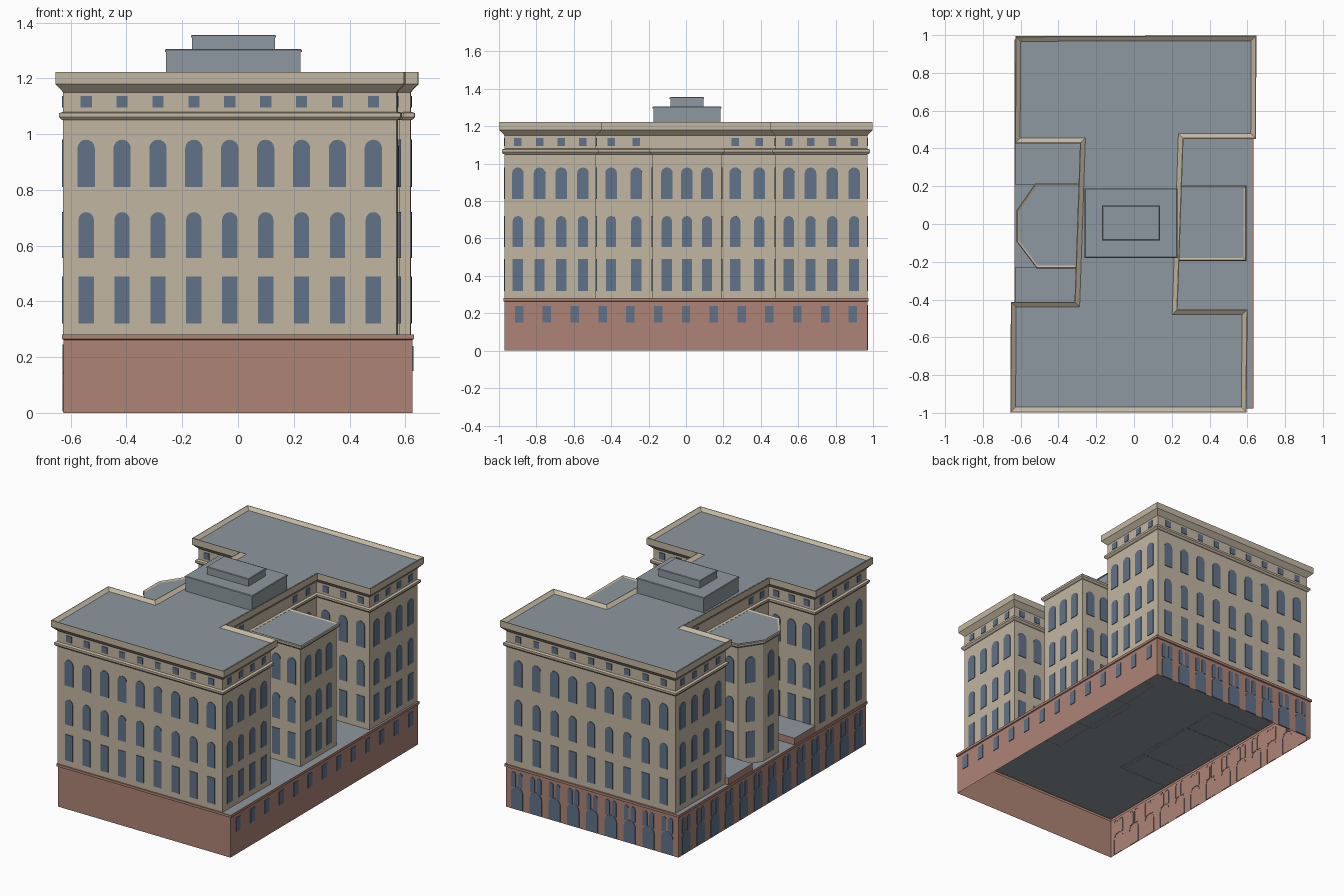
import bpy, bmesh, math
from mathutils import Vector

cube = bpy.data.objects.get("Cube")
if cube:
    bpy.data.objects.remove(cube, do_unlink=True)


def material(name, rgb):
    m = bpy.data.materials.new(name)
    m.use_nodes = True
    m.diffuse_color = (*rgb, 1)
    bsdf = next(n for n in m.node_tree.nodes if n.type == 'BSDF_PRINCIPLED')
    bsdf.inputs["Base Color"].default_value = (*rgb, 1)
    bsdf.inputs["Roughness"].default_value = 0.9
    return m


STONE = material("pale stone", (0.54, 0.47, 0.36))
BRICK = material("red brick", (0.42, 0.23, 0.18))
GLASS = material("blue glass", (0.12, 0.17, 0.25))
ROOF = material("grey roof", (0.27, 0.315, 0.35))


def finish(name, bm, mats):
    mesh = bpy.data.meshes.new(name)
    bm.to_mesh(mesh)
    bm.free()
    for m in mats:
        mesh.materials.append(m)
    obj = bpy.data.objects.new(name, mesh)
    bpy.context.collection.objects.link(obj)
    return obj


def outset(outline, d):
    """Mitred offset of a counter-clockwise outline."""
    pts = [Vector(p) for p in outline]
    result = []
    for i, p in enumerate(pts):
        a = (p - pts[i - 1]).normalized()
        b = (pts[(i + 1) % len(pts)] - p).normalized()
        na, nb = Vector((a.y, -a.x)), Vector((b.y, -b.x))
        result.append(p + (na + nb) * d / (1 + na.dot(nb)))
    return result


def loft(name, outline, profile, side, top):
    """Sweep an (outset, height) profile round an outline and cap the top."""
    bm = bmesh.new()
    rings = [[bm.verts.new((q.x, q.y, z)) for q in outset(outline, d)]
             for d, z in profile]
    n = len(outline)
    for lo, hi in zip(rings, rings[1:]):
        for i in range(n):
            j = (i + 1) % n
            bm.faces.new((lo[i], lo[j], hi[j], hi[i]))
    bm.faces.new(rings[-1]).material_index = 1
    return finish(name, bm, (side, top))


def rect(x0, x1, y0, y1):
    return [(x0, y0), (x1, y0), (x1, y1), (x0, y1)]


def edge(outline, i):
    return outline[i], outline[(i + 1) % len(outline)]


def spread(n, margin):
    if n == 1:
        return [0.5]
    return [margin + (1 - 2 * margin) * i / (n - 1) for i in range(n)]


def pane(bm, wall, frac, shift, z0, z1, w, arched):
    """Thin window plate standing on a wall from wall[0] to wall[1]."""
    a, b = Vector(wall[0]), Vector(wall[1])
    u = (b - a).normalized()
    n = Vector((u.y, -u.x))
    c = a.lerp(b, frac) + u * shift
    r = w / 2
    shape = [(-r, z0), (r, z0)]
    if arched:
        shape += [(r * math.cos(t * math.pi / 8), z1 - r + r * math.sin(t * math.pi / 8))
                  for t in range(9)]
    else:
        shape += [(r, z1), (-r, z1)]
    rings = []
    for depth in (-0.002, 0.004):
        rings.append([bm.verts.new((*(c + u * s + n * depth), z)) for s, z in shape])
    back, front = rings
    bm.faces.new(front)
    for i in range(len(shape)):
        j = (i + 1) % len(shape)
        bm.faces.new((back[i], back[j], front[j], front[i]))


# Rows: bottom, top, width, arched
ROWS = [(0.32, 0.49, 0.055, False), (0.555, 0.72, 0.055, True), (0.81, 0.98, 0.062, True)]
FRIEZE = (1.095, 1.137, 0.04, False)


def windows(name, outline, layout, rows):
    bm = bmesh.new()
    for i, fracs in layout.items():
        for f in fracs:
            for row in rows:
                pane(bm, edge(outline, i), f, 0, *row)
    finish(name, bm, (GLASS,))


# Brick podium, open underneath
base = rect(-0.625, 0.625, -0.97, 0.97)
loft("podium", base, [(0, 0), (0, 0.262), (0.007, 0.265), (0.007, 0.281), (0, 0.281)],
     BRICK, ROOF)
windows("podium_right_windows", base, {1: spread(13, 0.04)}, [(0.15, 0.24, 0.045, False)])

# Grand podium openings: a wide arch under a pair of lancets
bm = bmesh.new()
for side, count, margin in ((2, 9, 0.065), (3, 13, 0.04)):
    for f in spread(count, margin):
        pane(bm, edge(base, side), f, 0, 0.005, 0.15, 0.085, True)
        for s in (-0.024, 0.024):
            pane(bm, edge(base, side), f, s, 0.145, 0.245, 0.032, True)
finish("podium_grand_windows", bm, (GLASS,))

# Main building: two wings joined by a spine
main = [(-0.627, -0.97), (0.568, -0.97), (0.573, -0.48), (0.202, -0.48),
        (0.235, 0.478), (0.618, 0.478), (0.62, 0.97), (-0.6, 0.967),
        (-0.603, 0.455), (-0.257, 0.455), (-0.288, -0.44), (-0.624, -0.44)]
band = [(0, 0.28), (0, 1.05), (0.008, 1.053), (0.015, 1.062), (0.015, 1.075)]
loft("main_building", main,
     band + [(0, 1.08), (0, 1.15), (0.028, 1.18), (0.028, 1.222), (0.024, 1.222), (0, 1.205)],
     STONE, ROOF)
long, short, inner = spread(9, 0.069), spread(4, 0.145), spread(3, 0.17)
windows("main_windows", main,
        {0: long, 1: short, 2: inner, 3: (0.083, 0.224, 0.776, 0.91), 4: inner, 5: short,
         6: long, 7: short, 8: inner, 9: (0.08, 0.21, 0.81, 0.93), 10: inner, 11: short},
        ROWS + [FRIEZE])

# Lower blocks in the side courts
lip = band + [(0.011, 1.08), (0, 1.074)]
block = rect(0.18, 0.58, -0.18, 0.19)
loft("right_block", block, lip, STONE, ROOF)
windows("right_block_windows", block,
        {0: (0.3, 0.56, 0.84), 1: spread(3, 0.21), 2: (0.16, 0.44, 0.7)}, ROWS)
bay = [(-0.25, 0.2), (-0.515, 0.2), (-0.607, 0.068), (-0.607, -0.088),
       (-0.508, -0.22), (-0.25, -0.22)]
loft("left_bay", bay, lip, STONE, ROOF)
windows("left_bay_windows", bay,
        {0: (0.45, 0.78), 1: [0.5], 2: [0.5], 3: [0.5], 4: (0.22, 0.55)}, ROWS)

# Low brick terraces on either side of the bay
for name, y0, y1 in (("back_terrace", 0.207, 0.458), ("front_terrace", -0.443, -0.227)):
    loft(name, rect(-0.627, -0.26, y0, y1), [(0, 0.28), (0, 0.325)], BRICK, ROOF)

# Stepped rooftop house with slim overhanging caps
for name, r, z0, z1 in (("roof_house", rect(-0.258, 0.225, -0.175, 0.185), 1.2, 1.305),
                        ("roof_lantern", rect(-0.165, 0.133, -0.083, 0.093), 1.3, 1.356)):
    loft(name, r, [(0, z0), (0, z1 - 0.01), (0.004, z1 - 0.01), (0.004, z1 - 0.003), (0, z1)],
         ROOF, ROOF)
